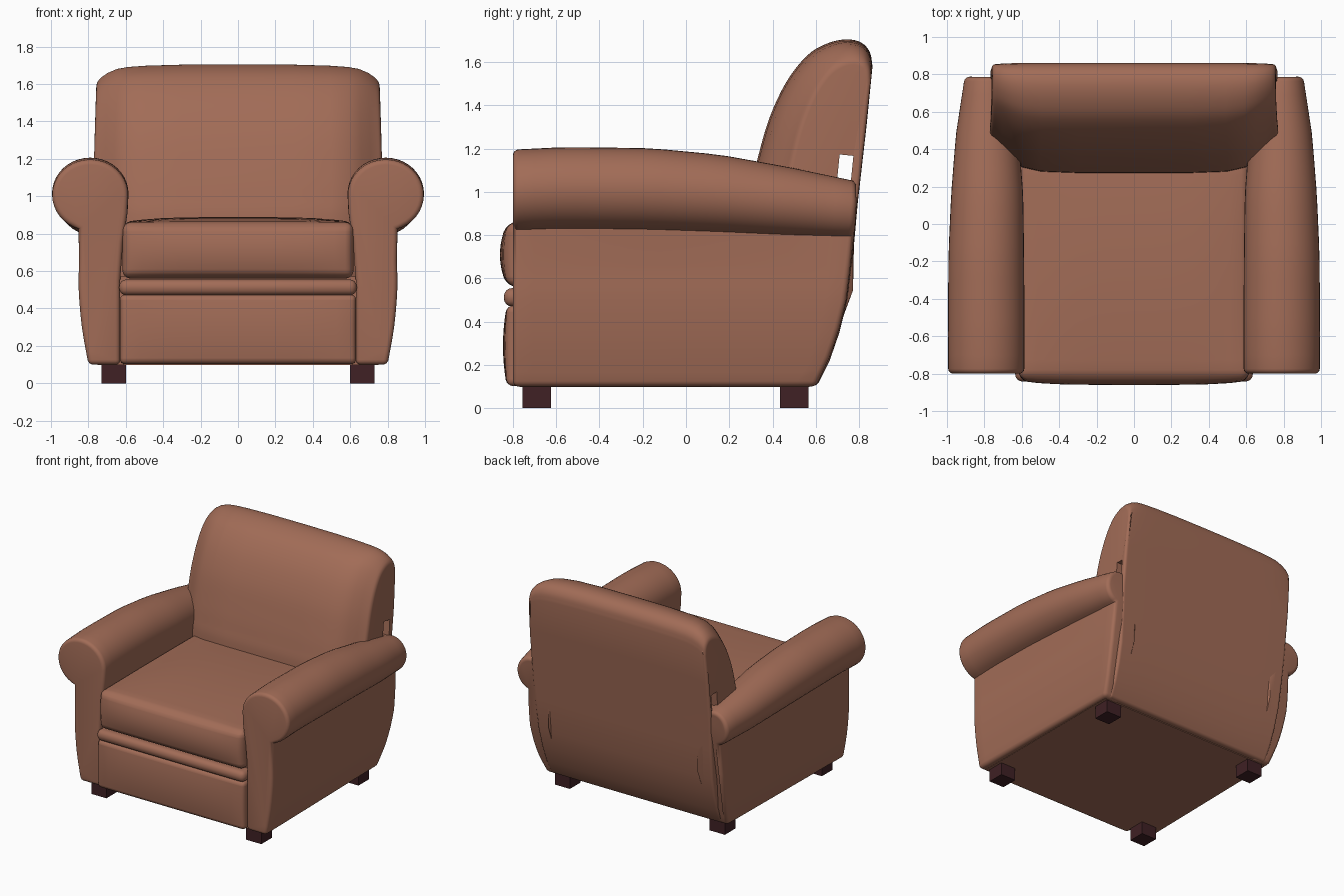
import bpy, bmesh, math
from mathutils import Vector

cube = bpy.data.objects.get("Cube")
if cube:
    bpy.data.objects.remove(cube, do_unlink=True)


def material(name, rgb):
    m = bpy.data.materials.new(name)
    m.use_nodes = True
    m.diffuse_color = (*rgb, 1)
    bsdf = m.node_tree.nodes["Principled BSDF"]
    bsdf.inputs["Base Color"].default_value = (*rgb, 1)
    bsdf.inputs["Roughness"].default_value = 0.6
    return m


leather = material("brown leather", (0.36, 0.15, 0.095))
wood = material("dark wood", (0.05, 0.015, 0.018))


def finish(name, bm, mat, smooth=True):
    """Turn a bmesh into a shaded, coloured object."""
    bmesh.ops.recalc_face_normals(bm, faces=bm.faces)
    mesh = bpy.data.meshes.new(name)
    bm.to_mesh(mesh)
    bm.free()
    mesh.materials.append(mat)
    if smooth:
        mesh.shade_smooth()
        mesh.set_sharp_from_angle(angle=math.radians(40))
    obj = bpy.data.objects.new(name, mesh)
    bpy.context.collection.objects.link(obj)
    return obj


def interp(table, t):
    """Piecewise linear lookup; each row is (key, value, ...)."""
    if t <= table[0][0]:
        return table[0][1:]
    for a, b in zip(table, table[1:]):
        if t <= b[0]:
            f = (t - a[0]) / (b[0] - a[0])
            return tuple(p + (q - p) * f for p, q in zip(a[1:], b[1:]))
    return table[-1][1:]


def spline(pts, steps=4):
    """Smooth open curve through the given points."""
    p = [Vector(q) for q in pts]
    p = [2 * p[0] - p[1]] + p + [2 * p[-1] - p[-2]]
    out = []
    for a, b, c, d in zip(p, p[1:], p[2:], p[3:]):
        for i in range(steps):
            t = i / steps
            out.append(0.5 * (2 * b + (c - a) * t + (2 * a - 5 * b + 4 * c - d) * t ** 2
                              + (3 * b - a - 3 * c + d) * t ** 3))
    return out + [p[-2]]


def loft(name, rings, mat, round_edge):
    """Skin closed rings, cap both ends and round the convex sharp edges."""
    bm = bmesh.new()
    loops = [[bm.verts.new(p) for p in ring] for ring in rings]
    n = len(loops[0])
    for a, b in zip(loops, loops[1:]):
        for i in range(n):
            j = (i + 1) % n
            bm.faces.new((a[i], a[j], b[j], b[i]))
    bm.faces.new(loops[0])
    bm.faces.new(loops[-1])
    bmesh.ops.recalc_face_normals(bm, faces=bm.faces)
    sharp = [e for e in bm.edges if e.calc_face_angle_signed(0) > math.radians(42)]
    bmesh.ops.bevel(bm, geom=sharp, offset=round_edge, segments=4, profile=0.5,
                    affect='EDGES', clamp_overlap=False)
    return finish(name, bm, mat)


def padded_box(name, lo, hi, radius, mat, crown=0, bulge=0):
    """Rounded box with an optional domed top and swollen front."""
    lo, hi = Vector(lo), Vector(hi)
    mid, half = (lo + hi) / 2, (hi - lo) / 2
    bm = bmesh.new()
    bmesh.ops.create_cube(bm, size=2)
    for v in bm.verts:
        v.co = Vector(c * h for c, h in zip(v.co, half)) + mid
    if radius:
        bmesh.ops.bevel(bm, geom=bm.edges[:], offset=radius, segments=4,
                        profile=0.5, affect='EDGES')
    if crown or bulge:
        for axis in range(3):
            normal = Vector([float(k == axis) for k in range(3)])
            for i in range(1, 12):
                at = mid + normal * half[axis] * (i / 6 - 1)
                bmesh.ops.bisect_plane(bm, geom=bm.verts[:] + bm.edges[:] + bm.faces[:],
                                       plane_co=at, plane_no=normal)
        for v in bm.verts:
            u, w, h = [(v.co[k] - mid[k]) / half[k] for k in range(3)]
            v.co.z += crown * (1 - u ** 4) * (1 - w * w) * max(h, 0)
            v.co.y -= bulge * (1 - u ** 4) ** 0.5 * (1 - h * h) * max(-w, 0)
    return finish(name, bm, mat, radius > 0)


# Rear outline of the whole chair: height -> y
REAR = [(0.1, 0.60), (0.22, 0.66), (0.35, 0.705), (0.5, 0.742), (0.75, 0.772),
        (0.95, 0.79), (1.58, 0.862), (1.75, 0.88)]

# Rolled arms: t -> roll centre x, centre z, radius x, radius z
ROLL = [(0, 0.79, 1.005, 0.203, 0.19), (0.15, 0.79, 1.015, 0.205, 0.192),
        (0.4, 0.79, 1.01, 0.202, 0.192), (0.6, 0.785, 0.99, 0.193, 0.182),
        (0.8, 0.785, 0.955, 0.168, 0.16), (1, 0.785, 0.918, 0.12, 0.13)]


def arm_ring(t):
    cx, cz, rx, rz = interp(ROLL, t)
    taper = 0.02 * t
    side = spline([(0.80, 0.1), (0.835, 0.3), (0.852, 0.5), (0.85, 0.66)], 3)
    ring = [(x - taper, z) for x, z in side]
    for i in range(29):
        a = math.radians(-72 + 252 * i / 28)
        ring.append((cx + rx * math.cos(a), cz + rz * math.sin(a)))
    ring += [(cx - rx + 0.005, cz - 0.1), (0.615, 0.75), (0.63, 0.55), (0.63, 0.1)]
    return [(x, -0.8 + t * (min(interp(REAR, z)[0], 0.79) + 0.8), z) for x, z in ring]


arm = loft("arms", [arm_ring(i / 16) for i in range(17)], leather, 0.026)
mirror = arm.modifiers.new("mirror", 'MIRROR')
mirror.use_mirror_merge = False

# Backrest: domed front, flat sloping rear, corners drawn in toward each side
front = spline([(0.27, 0.45), (0.272, 0.85), (0.295, 1.0), (0.33, 1.15), (0.385, 1.34),
                (0.465, 1.51), (0.56, 1.63), (0.65, 1.685), (0.74, 1.705), (0.81, 1.69),
                (0.85, 1.645), (0.862, 1.58)])
profile = [tuple(p) for p in front]
profile += [(interp(REAR, z)[0] + 0.004, z) for z in (1.3, 0.95, 0.75, 0.5, 0.35, 0.22, 0.104)]
profile += [(0.5, 0.104), (0.48, 0.45)]

# half width -> depth scale, height scale
DRAW_IN = [(0, 1, 1), (0.3, 1, 0.998), (0.5, 0.985, 0.99), (0.6, 0.94, 0.98),
           (0.66, 0.86, 0.965), (0.71, 0.77, 0.935), (0.745, 0.71, 0.90), (0.77, 0.68, 0.86)]


def back_ring(x):
    depth, height = interp(DRAW_IN, abs(x))
    ring = []
    for y, z in profile:
        z2 = 1 + (z - 1) * height if z > 1 else z
        y2 = interp(REAR, z2)[0] - (interp(REAR, z)[0] - y) * depth
        width = 1 - 0.04 * max(z2 - 1.2, 0) - 0.05 * max(1 - z2, 0)
        ring.append((x * width, y2, z2))
    return ring


halves = [row[0] for row in DRAW_IN]
back = loft("backrest", [back_ring(x) for x in [-h for h in halves[:0:-1]] + halves],
            leather, 0.018)

# Small open slot through the backrest, just above the arms
cutter = padded_box("slot_cutter", (-1, -0.032, -0.06), (1, 0.032, 0.06), 0, leather)
cutter.location = (0, 0.736, 1.11)
cutter.rotation_euler.x = -0.1
cutter.hide_render = True
cutter.display_type = 'WIRE'
cutter.hide_set(True)
slot = back.modifiers.new("slot", 'BOOLEAN')
slot.operation = 'DIFFERENCE'
slot.solver = 'EXACT'
slot.object = cutter

# Seat, front rail and base
padded_box("seat_cushion", (-0.618, -0.825, 0.56), (0.618, 0.36, 0.86), 0.045,
           leather, crown=0.028, bulge=0.035)
padded_box("front_piping", (-0.635, -0.842, 0.47), (0.635, -0.7, 0.555), 0.038, leather)
padded_box("front_panel", (-0.632, -0.828, 0.102), (0.632, -0.7, 0.475), 0.03,
           leather, bulge=0.018)
padded_box("base", (-0.75, -0.77, 0.098), (0.75, 0.57, 0.14), 0, leather)
padded_box("seat_deck", (-0.64, -0.75, 0.13), (0.64, 0.55, 0.57), 0, leather)

# Square feet
for side, sx in (("left", 1), ("right", -1)):
    for end, y in (("front", -0.69), ("rear", 0.5)):
        x = sx * 0.665
        padded_box(f"{side}_{end}_foot", (x - 0.065, y - 0.066, 0),
                   (x + 0.065, y + 0.066, 0.11), 0, wood)
